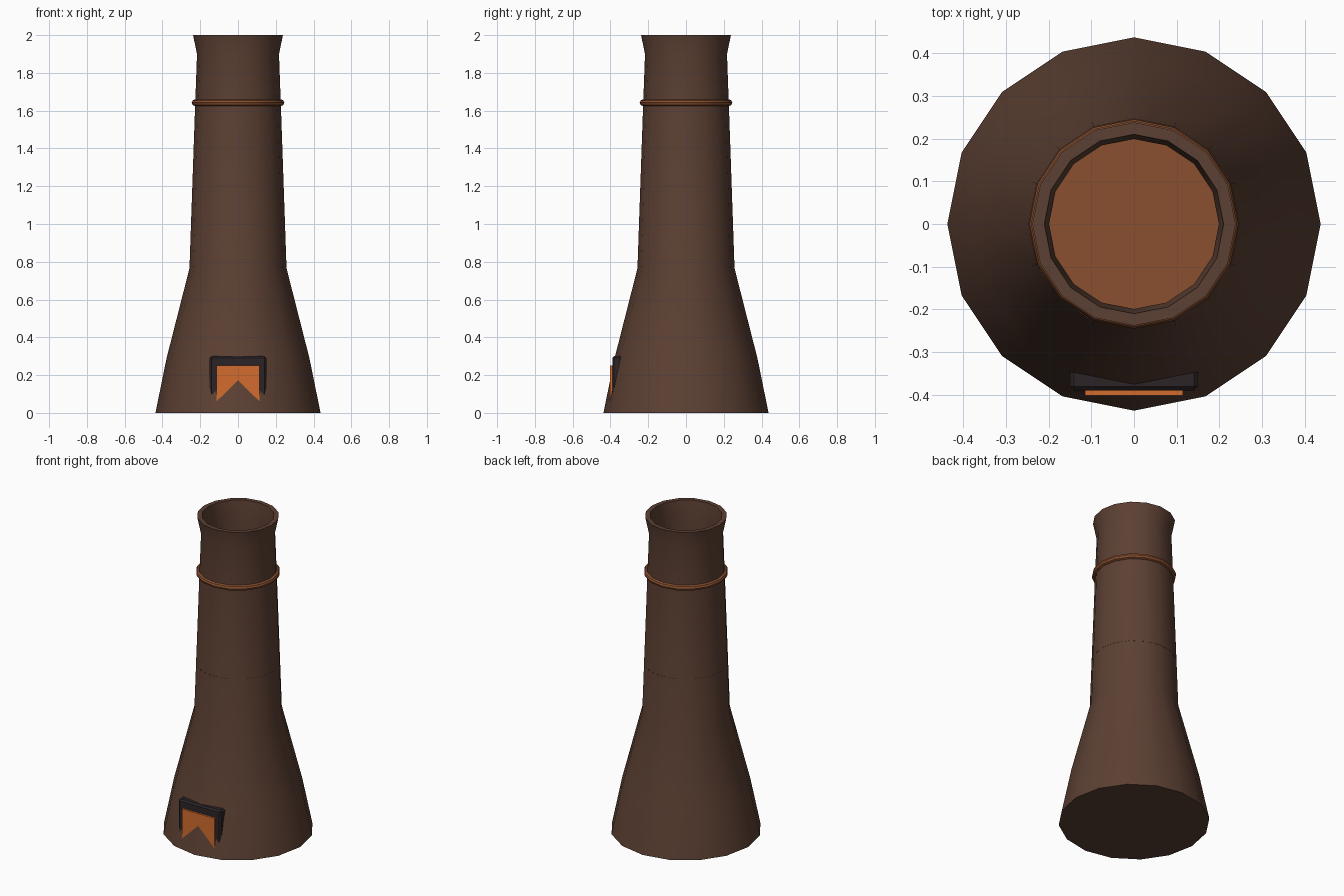
import bpy, bmesh, math

if "Cube" in bpy.data.objects:
    bpy.data.objects.remove(bpy.data.objects["Cube"])

SIDES = 16


def srgb(r, g, b):
    f = lambda c: (c / 255 / 12.92) if c <= 10 else ((c / 255 + 0.055) / 1.055) ** 2.4
    return (f(r), f(g), f(b), 1.0)


def material(name, rgb):
    m = bpy.data.materials.new(name)
    m.diffuse_color = srgb(*rgb)
    m.use_nodes = True
    m.node_tree.nodes["Principled BSDF"].inputs["Base Color"].default_value = m.diffuse_color
    return m


brown = material("dark brown", (92, 64, 51))
rust = material("rust brown", (138, 80, 48))
orange = material("ember orange", (210, 108, 46))
iron = material("dark iron", (44, 36, 38))


def finish(name, bm, mat, smooth=True):
    bmesh.ops.recalc_face_normals(bm, faces=bm.faces)
    me = bpy.data.meshes.new(name)
    bm.to_mesh(me)
    bm.free()
    me.materials.append(mat)
    ob = bpy.data.objects.new(name, me)
    bpy.context.collection.objects.link(ob)
    if smooth:
        bpy.ops.object.select_all(action='DESELECT')
        ob.select_set(True)
        bpy.context.view_layer.objects.active = ob
        bpy.ops.object.shade_smooth_by_angle(angle=math.radians(32))
    return ob


def lathe(name, profile, mat, loop=False):
    """Spin (radius, z) points; open profiles get end caps."""
    bm = bmesh.new()
    rings = [[bm.verts.new((r * math.cos(2 * math.pi * i / SIDES),
                            r * math.sin(2 * math.pi * i / SIDES), z))
              for i in range(SIDES)] for r, z in profile]
    pairs = list(zip(rings, rings[1:]))
    if loop:
        pairs.append((rings[-1], rings[0]))
    else:
        bm.faces.new(rings[0])
        bm.faces.new(rings[-1])
    for a, b in pairs:
        for i in range(SIDES):
            j = (i + 1) % SIDES
            bm.faces.new((a[i], a[j], b[j], b[i]))
    return finish(name, bm, mat)


def box(name, x, y0, y1, z0, z1, mat, bevel=0.0):
    bm = bmesh.new()
    bmesh.ops.create_cube(bm, size=1)
    for v in bm.verts:
        v.co.x *= 2 * x
        v.co.y = y0 if v.co.y < 0 else y1
        v.co.z = z0 if v.co.z < 0 else z1
    if bevel:
        bmesh.ops.bevel(bm, geom=bm.edges[:], offset=bevel, segments=1,
                        affect='EDGES')
    return finish(name, bm, mat, smooth=False)


# Flared stack with a hollow top
lathe("chimney_body", [
    (0.437, 0), (0.378, 0.29), (0.257, 0.765), (0.228, 1.60), (0.217, 1.90),
    (0.238, 2.0), (0.210, 2.0), (0.199, 1.90), (0.208, 1.60), (0.226, 1.06),
], brown)

# Plug seen down the flue; its rim just reaches the outer wall
bm = bmesh.new()
bmesh.ops.create_circle(bm, cap_ends=True, segments=SIDES, radius=0.2475)
for v in bm.verts:
    v.co.z = 1.068
finish("flue_plug", bm, rust, smooth=False)

# Band around the neck
lathe("neck_band", [(0.229 + 0.016 * math.cos(k * math.pi / 4),
                     1.642 + 0.017 * math.sin(k * math.pi / 4))
                    for k in range(8)], rust, loop=True)

# Furnace door: dark frame and glowing plate, both sunk into the sloping wall
box("door_frame", 0.15, -0.39, -0.31, 0.05, 0.30, iron, 0.01)
box("door_glow", 0.115, -0.402, -0.385, 0.03, 0.25, orange)
